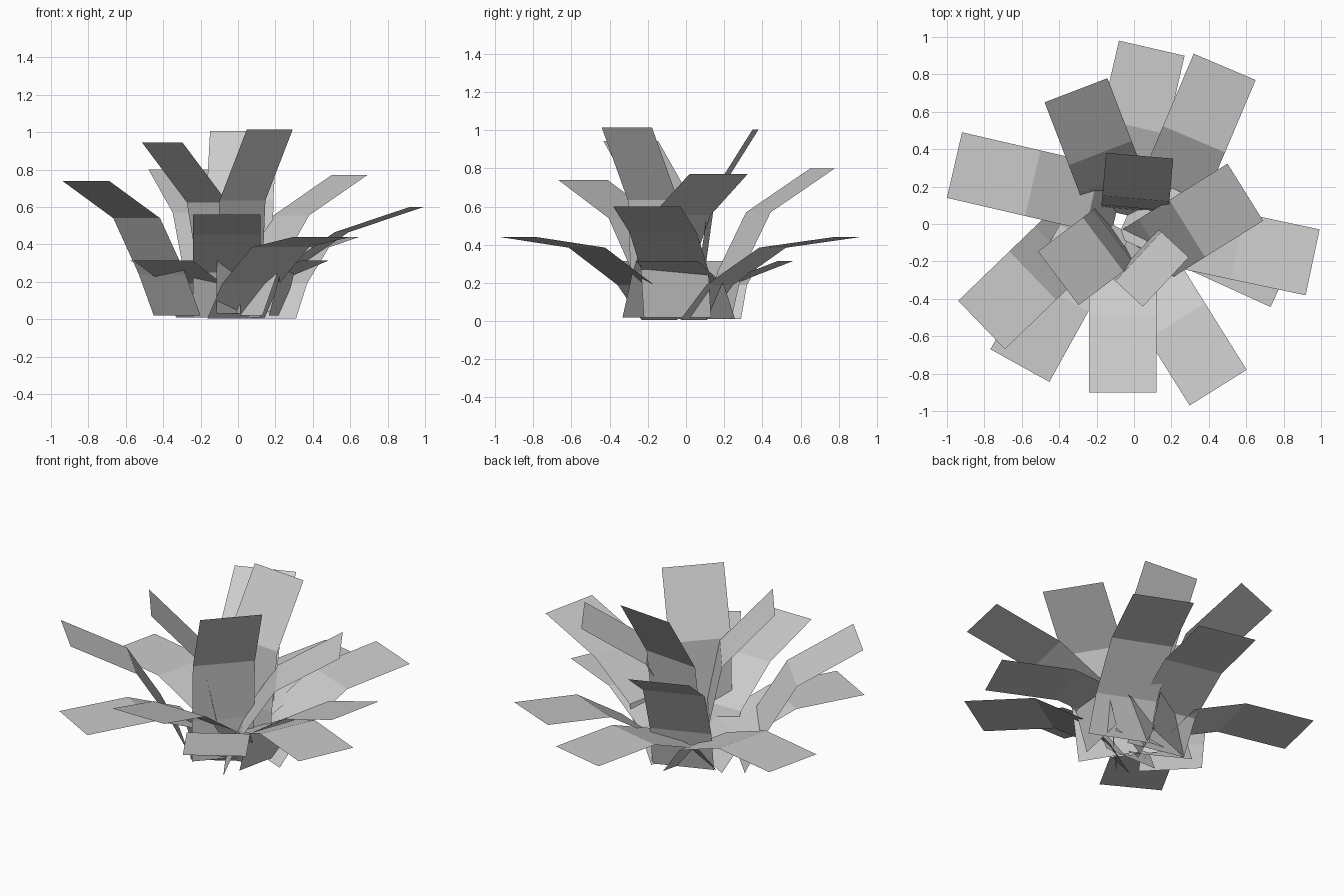
import bpy, bmesh, math

WIDTH = 0.36

# Side profiles, tip to base: (distance back from the tip, height)
FLAT = [(0, .315), (.43, .315), (.76, .19), (.90, .01)]
LOW = [(0, .44), (.42, .385), (.72, .19), (.87, .005)]

# Leaves: tip centre x, y, heading in degrees, profile
LEAVES = [
    # lowest ring, flat tips
    (.095, .94, 77, FLAT),
    (-.96, .315, 167, FLAT),
    (-.61, -.757, 241, FLAT),
    (.805, -.28, 335.5, FLAT),
    # low ring
    (.45, -.875, 302, LOW),
    (.485, .84, 67, LOW),
    (.955, -.205, 348, [(0, .60), (.41, .465), (.70, .27), (.77, .02)]),
    (-.06, -.90, 270, [(0, .56), (.41, .45), (.70, .25), (.80, .01)]),
    # middle ring
    (-.815, -.54, 224, [(0, .74), (.38, .54), (.57, .24), (.68, .02)]),
    (-.31, .715, 111, [(0, .80), (.36, .57), (.52, .26), (.58, .01)]),
    (.595, .17, 32, [(0, .77), (.366, .555), (.56, .26), (.66, .02)]),
    # upright inner leaves
    (-.405, -.29, 217, [(0, .945), (.30, .625), (.37, .28), (.39, .03)]),
    (.17, -.31, 317, [(0, 1.015), (.20, .635), (.22, .28), (.22, .03)]),
    (.03, .365, 85, [(0, 1.005), (.23, .64), (.28, .28), (.29, .03)]),
]


def make_leaf(number, x, y, heading, profile):
    """Folded strip of three flat segments."""
    a = math.radians(heading)
    dx, dy = math.cos(a), math.sin(a)
    bm = bmesh.new()
    rows = []
    for back, z in profile:
        cx, cy = x - dx * back, y - dy * back
        rows.append([bm.verts.new((cx - dy * s, cy + dx * s, z))
                     for s in (-WIDTH / 2, WIDTH / 2)])
    for tip, base in zip(rows, rows[1:]):
        bm.faces.new((base[0], tip[0], tip[1], base[1]))
    mesh = bpy.data.meshes.new(f"leaf_{number}")
    bm.to_mesh(mesh)
    bm.free()
    bpy.context.collection.objects.link(bpy.data.objects.new(f"leaf_{number}", mesh))


for i, leaf in enumerate(LEAVES, 1):
    make_leaf(i, *leaf)
